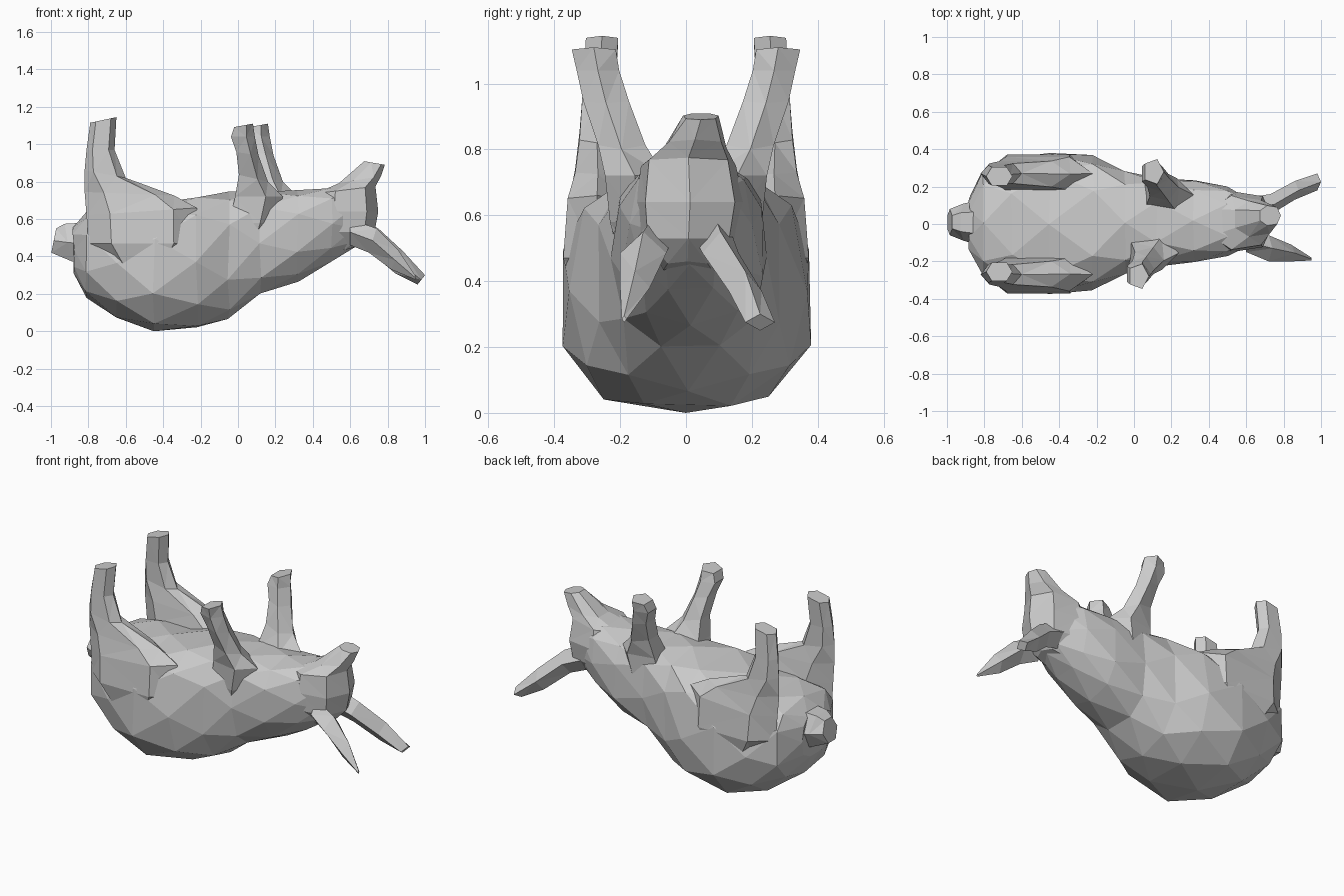
import bpy, bmesh, math, random

random.seed(4)


def loft(name, axis, sections, sides, power=1.0, jitter=0.0, top_power=None):
    """Skin a faceted tube; section = (pos, u_min, u_max, v_min, v_max[, slant])
    axis 'x': u=y, v=z (slant shifts x by v) / axis 'z': u=x, v=y (slant shifts z by u)."""
    bm = bmesh.new()
    rings = []
    for k, s in enumerate(sections):
        pos, u0, u1, v0, v1 = s[:5]
        slant = s[5] if len(s) > 5 else 0.0
        ring = []
        for i in range(sides):
            a = 2 * math.pi * (i + 0.5 * (k % 2) * (jitter > 0)) / sides
            c, d = math.cos(a), math.sin(a)
            w = top_power if top_power and d > 0 else power
            c = math.copysign(abs(c) ** w, c)
            d = math.copysign(abs(d) ** w, d)
            u = (u0 + u1) / 2 + c * (u1 - u0) / 2
            v = (v0 + v1) / 2 + d * (v1 - v0) / 2
            p = pos + slant * (d if axis == 'x' else c)
            co = (p, u, v) if axis == 'x' else (u, v, p)
            ring.append(bm.verts.new([q + random.uniform(-jitter, jitter) for q in co]))
        rings.append(ring)
    for a, b in zip(rings, rings[1:]):
        for i in range(sides):
            j = (i + 1) % sides
            bm.faces.new((a[i], a[j], b[j], b[i]))
    bm.faces.new(rings[0])
    bm.faces.new(rings[-1])
    bmesh.ops.recalc_face_normals(bm, faces=bm.faces)
    bmesh.ops.triangulate(bm, faces=bm.faces)
    for v in bm.verts:  # rest on the ground plane
        v.co.z = max(v.co.z, 0.0)
    mesh = bpy.data.meshes.new(name)
    bm.to_mesh(mesh)
    bm.free()
    ob = bpy.data.objects.new(name, mesh)
    bpy.context.collection.objects.link(ob)
    return ob


# Torso and neck, lying on its back: rounded below, flatter belly above
loft("body", 'x', [
    (-0.88, -0.15, 0.14, 0.30, 0.56),
    (-0.81, -0.28, 0.29, 0.18, 0.64),
    (-0.65, -0.345, 0.35, 0.06, 0.66),
    (-0.45, -0.385, 0.39, -0.01, 0.68),
    (-0.22, -0.36, 0.37, 0.01, 0.73),
    (-0.05, -0.28, 0.29, 0.065, 0.75),
    (0.12, -0.23, 0.25, 0.19, 0.75),
    (0.32, -0.205, 0.24, 0.27, 0.75),
    (0.50, -0.17, 0.20, 0.37, 0.77),
    (0.63, -0.11, 0.13, 0.45, 0.76),
], 10, 0.84, 0.006, 0.64)

# Head tipped back, muzzle pointing up
loft("head", 'z', [
    (0.44, 0.52, 0.66, -0.07, 0.08, 0.02),
    (0.53, 0.40, 0.73, -0.145, 0.16),
    (0.64, 0.38, 0.75, -0.155, 0.18),
    (0.755, 0.40, 0.735, -0.14, 0.155, 0.02),
    (0.81, 0.53, 0.765, -0.07, 0.125, 0.02),
    (0.90, 0.67, 0.785, -0.01, 0.10, -0.01),
], 7, 0.85)

# Ears hanging down behind the head
loft("ear_left", 'x', [
    (0.60, 0.02, 0.14, 0.46, 0.62),
    (0.73, 0.05, 0.16, 0.42, 0.55, 0.02),
    (0.86, 0.13, 0.23, 0.31, 0.43, 0.02),
    (0.98, 0.18, 0.27, 0.25, 0.30, 0.02)], 4)
loft("ear_right", 'x', [
    (0.60, -0.15, -0.04, 0.46, 0.60),
    (0.72, -0.20, -0.06, 0.42, 0.55, 0.02),
    (0.84, -0.20, -0.11, 0.33, 0.43, 0.02),
    (0.95, -0.195, -0.18, 0.275, 0.295)], 4)

# Stubby tail
loft("tail", 'x', [
    (-0.80, -0.12, 0.13, 0.33, 0.60),
    (-0.91, -0.09, 0.11, 0.36, 0.59, -0.02),
    (-0.985, -0.06, 0.08, 0.41, 0.56, 0.015)], 6)

for side, label in ((1, "left"), (-1, "right")):
    def mirrored(rows, dx=0.0):
        return [(z, x0 + dx, x1 + dx, side * y0, side * y1, s)
                for z, x0, x1, y0, y1, s in rows]

    # Hind leg: broad thigh ridge narrowing into an upright foot
    loft("hind_leg_" + label, 'z', mirrored([
        (0.30, -0.64, -0.36, 0.16, 0.34, 0.0),
        (0.47, -0.80, -0.22, 0.16, 0.385, 0.0),
        (0.64, -0.81, -0.22, 0.17, 0.37, 0.02),
        (0.735, -0.82, -0.34, 0.19, 0.345, -0.01),
        (0.84, -0.82, -0.60, 0.21, 0.33, -0.02),
        (0.97, -0.81, -0.66, 0.21, 0.32, 0.0),
        (1.13, -0.79, -0.65, 0.20, 0.31, 0.015)]), 6, 0.8)

    # Front leg: shoulder, shin leaning outward, blunt paw
    loft("front_leg_" + label, 'z', mirrored([
        (0.42, -0.02, 0.12, 0.06, 0.19, 0.0),
        (0.58, -0.07, 0.21, 0.05, 0.235, 0.0),
        (0.72, -0.04, 0.24, 0.06, 0.25, 0.0),
        (0.82, -0.01, 0.16, 0.12, 0.27, -0.02),
        (0.95, -0.02, 0.11, 0.17, 0.315, -0.01),
        (1.04, -0.05, 0.09, 0.20, 0.335, 0.0),
        (1.10, -0.03, 0.08, 0.21, 0.35, 0.01)], 0.08 if side > 0 else 0.0), 5, 0.9)
